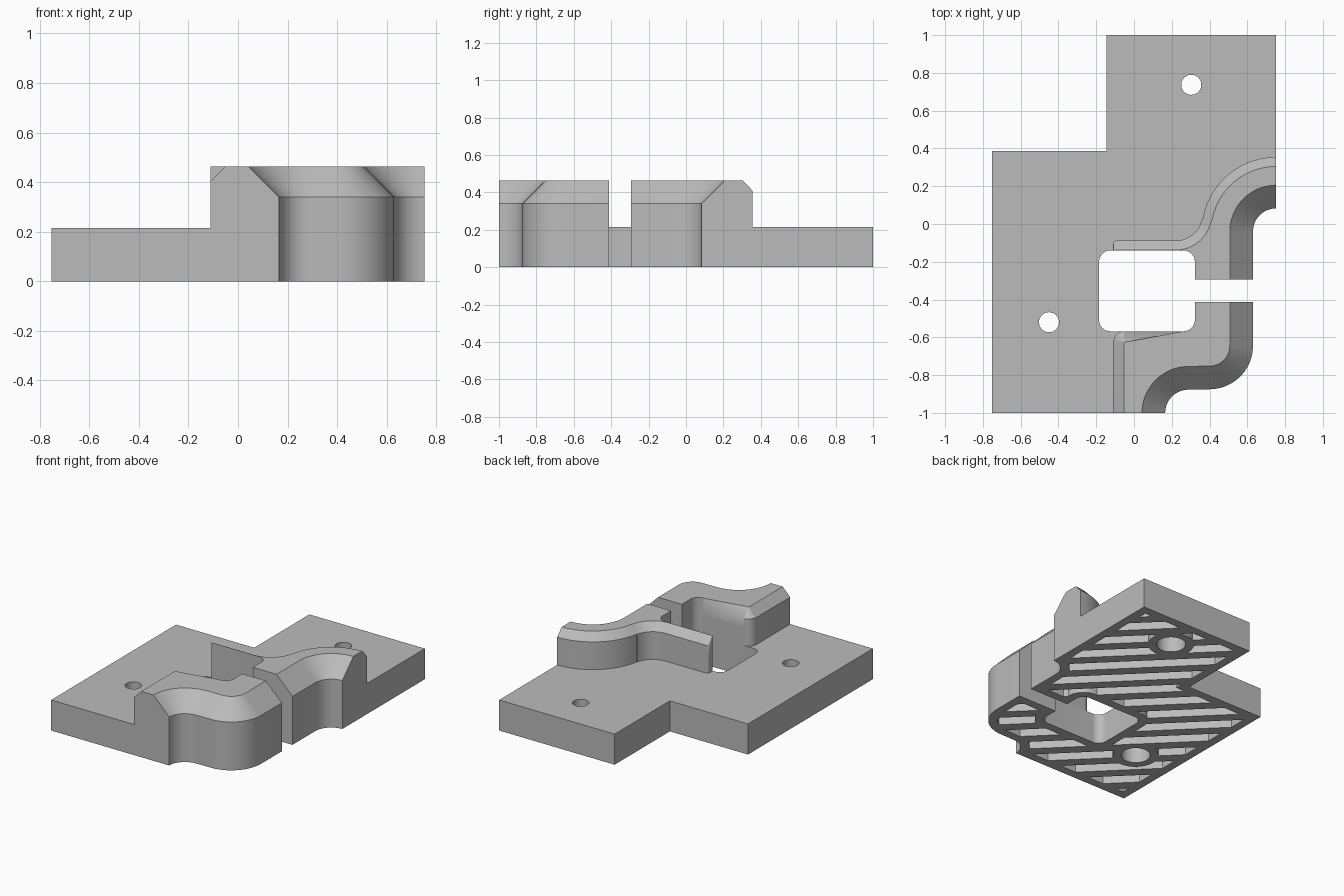
import bpy, bmesh, math
from mathutils import Matrix

if "Cube" in bpy.data.objects:
    bpy.data.objects.remove(bpy.data.objects["Cube"], do_unlink=True)

grey = bpy.data.materials.new("plain grey")
grey.use_nodes = True
grey.diffuse_color = (0.5, 0.5, 0.5, 1)
grey.node_tree.nodes["Principled BSDF"].inputs["Base Color"].default_value = (0.5, 0.5, 0.5, 1)

TOP, BASE = 0.463, 0.215


def arc(cx, cy, r, start, end, n=12):
    angles = [math.radians(start + (end - start) * i / n) for i in range(n + 1)]
    return [(cx + r * math.cos(a), cy + r * math.sin(a)) for a in angles]


def inset(loop, d):
    """Mitred inward offset of a counter-clockwise loop."""
    result = []
    for i, (x, y) in enumerate(loop):
        (px, py), (qx, qy) = loop[i - 1], loop[(i + 1) % len(loop)]
        l1, l2 = math.hypot(x - px, y - py), math.hypot(qx - x, qy - y)
        n1 = ((py - y) / l1, (x - px) / l1)
        n2 = ((y - qy) / l2, (qx - x) / l2)
        k = d / (1 + n1[0] * n2[0] + n1[1] * n2[1])
        result.append((x + k * (n1[0] + n2[0]), y + k * (n1[1] + n2[1])))
    return result


def make_object(name, bm):
    bmesh.ops.recalc_face_normals(bm, faces=bm.faces[:])
    mesh = bpy.data.meshes.new(name)
    bm.to_mesh(mesh)
    bm.free()
    mesh.materials.append(grey)
    obj = bpy.data.objects.new(name, mesh)
    bpy.context.collection.objects.link(obj)
    return obj


def loft(name, layers):
    """Solid through matching loops, given as (z, loop) from the bottom up."""
    bm = bmesh.new()
    rings = [[bm.verts.new((x, y, z)) for x, y in loop] for z, loop in layers]
    for low, high in zip(rings, rings[1:]):
        for i in range(len(low)):
            bm.faces.new((low[i - 1], low[i], high[i], high[i - 1]))
    bm.faces.new(rings[0][::-1])
    bm.faces.new(rings[-1])
    return make_object(name, bm)


def cylinder(name, x, y, r, z0, z1):
    ring = arc(x, y, r, 0, 360, 40)[:-1]
    return loft(name, [(z0, ring), (z1, ring)])


def combine(obj, cutter, operation):
    mod = obj.modifiers.new(operation.lower(), "BOOLEAN")
    mod.operation, mod.object, mod.solver = operation, cutter, "EXACT"
    bpy.context.view_layer.objects.active = obj
    bpy.ops.object.modifier_apply(modifier=mod.name)
    bpy.data.objects.remove(cutter, do_unlink=True)


# Base plate outline, running in through the slot and around the window
outline = [(-0.753, -1)]
outline += arc(0.288, -1, 0.123, 180, 90) + arc(0.4, -0.645, 0.23, -90, 0)
outline += [(0.63, -0.413), (0.322, -0.413)]
outline += arc(0.262, -0.508, 0.06, 0, -90) + arc(-0.125, -0.508, 0.06, -90, -180)
outline += arc(-0.125, -0.2, 0.06, 180, 90) + arc(0.262, -0.2, 0.06, 90, 0)
outline += [(0.322, -0.295), (0.63, -0.295)]
outline += arc(0.753, -0.04, 0.123, 180, 90)
outline += [(0.753, 1), (-0.145, 1), (-0.145, 0.387), (-0.753, 0.387)]
plate = loft("base_plate", [(0, outline), (BASE, outline)])

# Diagonal grooves under the plate, kept clear of the rim and screw bosses
screws = [(0.303, 0.737), (-0.45, -0.52)]
rim = inset(outline, 0.06)
grooves = loft("groove_cutter", [(-0.1, rim), (0.1, rim)])
for x, y in screws:
    combine(grooves, cylinder("boss_cutter", x, y, 0.15, -0.3, 0.3), "DIFFERENCE")
bm = bmesh.new()
for k in range(-7, 8):
    place = (Matrix.Rotation(math.radians(45), 4, "Z")
             @ Matrix.Translation((k * 0.165, 0, 0))
             @ Matrix.Diagonal((0.09, 4, 0.6, 1)))
    bmesh.ops.create_cube(bm, size=1, matrix=place)
combine(grooves, make_object("stripe_cutter", bm), "INTERSECT")
combine(plate, grooves, "DIFFERENCE")

# Counterbored screw holes
for x, y in screws:
    combine(plate, cylinder("bore_cutter", x, y, 0.095, -0.1, 0.11), "DIFFERENCE")
    combine(plate, cylinder("hole_cutter", x, y, 0.053, -0.1, 0.4), "DIFFERENCE")


def front_loop(a, b):
    """Front block section: a insets the outer side, b the inner side."""
    return ([(-0.11 + b, -1)]
            + arc(0.288, -1, 0.123 + a, 180, 90) + arc(0.4, -0.645, 0.23 - a, -90, 0)
            + [(0.63 - a, -0.413), (0.322, -0.413)]
            + arc(0.262, -0.508, 0.06, 0, -90)
            + arc(-0.05, -0.628, 0.06 - b, 90, 180))


def rear_loop(a, b):
    """Rear wall section, with an S-curved back and a thin rounded tip."""
    tip = [(x, max(y - b, -0.139)) for x, y in arc(-0.09, -0.108, 0.02, 90, 180, 6)]
    return ([(0.322, -0.295), (0.63 - a, -0.295)]
            + arc(0.753, -0.04, 0.123 + a, 180, 90)
            + arc(0.753, -0.04, 0.395 - b, 90, 170.1)
            + arc(0.22, 0.055, 0.143 + b, -9.9, -90)
            + tip + [(-0.11, -0.14)]
            + arc(0.262, -0.2, 0.06, 90, 0))


# Raised parts, with a wide outer chamfer and a narrow inner one
front = loft("front_block", [(BASE, front_loop(0, 0)), (0.34, front_loop(0, 0)),
                             (0.405, front_loop(0.065, 0)), (TOP, front_loop(0.123, 0.058))])
rear = loft("rear_wall", [(BASE, rear_loop(0, 0)), (0.34, rear_loop(0, 0)),
                          (0.41, rear_loop(0.07, 0)), (TOP, rear_loop(0.123, 0.05))])

# Smooth the curved sides and keep the edges sharp
bpy.ops.object.select_all(action="DESELECT")
for obj in (plate, front, rear):
    obj.select_set(True)
bpy.context.view_layer.objects.active = plate
bpy.ops.object.shade_smooth_by_angle(angle=math.radians(30))
